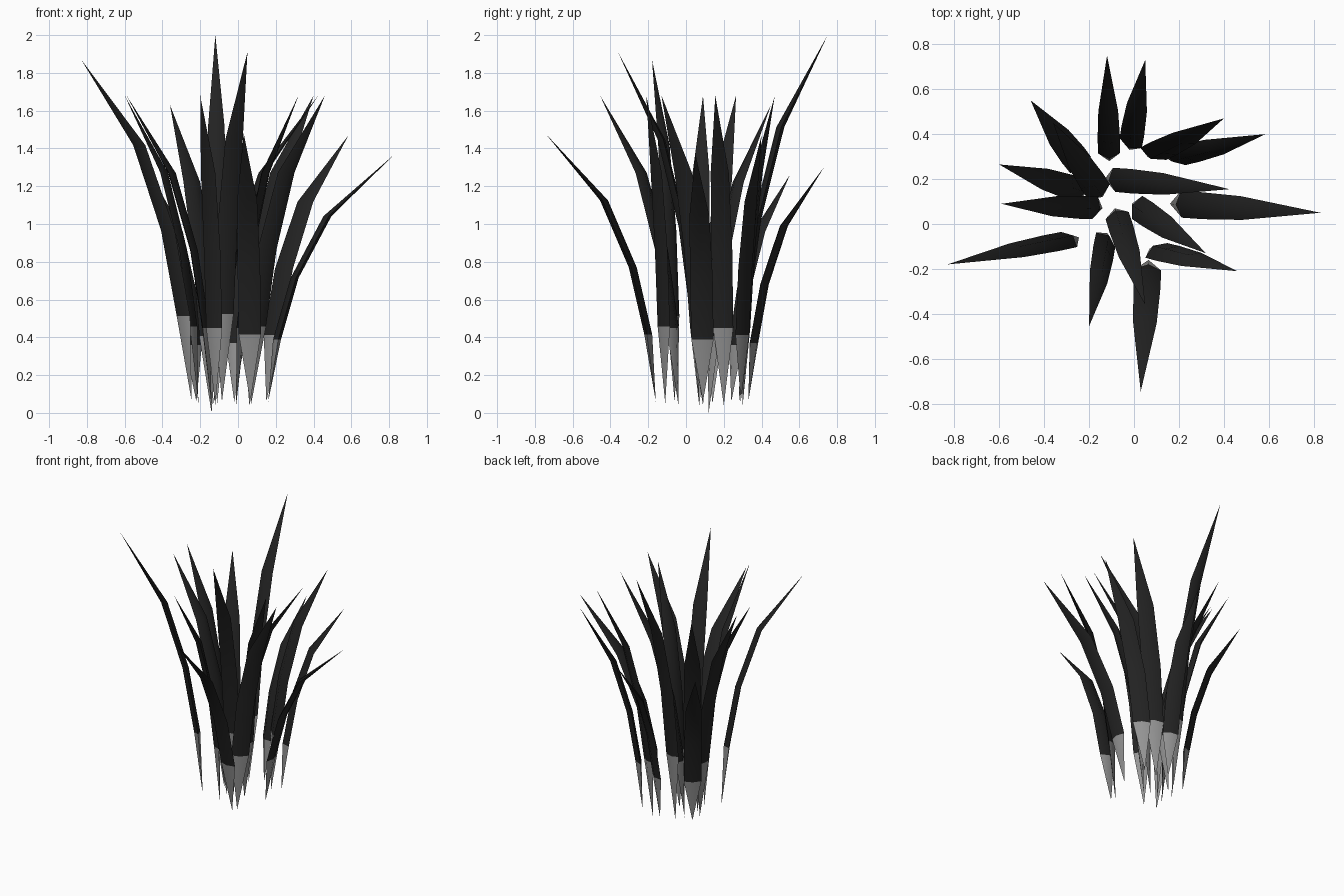
import bpy, bmesh, math
from mathutils import Matrix, Vector

cube = bpy.data.objects.get("Cube")
if cube:
    bpy.data.objects.remove(cube, do_unlink=True)


def make_material(name, value):
    mat = bpy.data.materials.new(name)
    mat.use_nodes = True
    color = (value, value, value, 1)
    mat.diffuse_color = color
    mat.node_tree.nodes["Principled BSDF"].inputs["Base Color"].default_value = color
    return mat


pale_stem = make_material("pale grey stem", 0.3)
dark_leaf = make_material("charcoal leaf", 0.0165)

# Outward bend and relative width of the three rings between root and tip
BEND = (0.075, 0.215, 0.475)
WIDTH = (0.98, 1.0, 0.88)


def make_blade(name, root, tip, width, twist):
    """Four-sided blade, pointed at both ends, arching from root to tip.
    The twist turns its flat side away from the direction it leans."""
    root, tip = Vector(root), Vector(tip)
    span = tip - root
    lean = Vector((span.x, span.y, 0)).normalized()
    out = Matrix.Rotation(math.radians(twist), 3, 'Z') @ lean
    side = Vector((-out.y, out.x, 0))
    bm = bmesh.new()
    rings = []
    for i, (bend, taper) in enumerate(zip(BEND, WIDTH)):
        c = root + Vector((span.x * bend, span.y * bend, span.z * (i + 1) / 4))
        half = side * width * taper / 2
        offsets = (out * 0.017, half, out * -0.025, -half)
        rings.append([bm.verts.new(c + o) for o in offsets])
    low, high = bm.verts.new(root), bm.verts.new(tip)
    for k in range(4):
        n = (k + 1) % 4
        bm.faces.new((low, rings[0][n], rings[0][k]))
        for a, b in zip(rings, rings[1:]):
            bm.faces.new((a[k], a[n], b[n], b[k])).material_index = 1
        bm.faces.new((rings[-1][k], rings[-1][n], high)).material_index = 1
    bmesh.ops.recalc_face_normals(bm, faces=bm.faces)
    mesh = bpy.data.meshes.new(name)
    bm.to_mesh(mesh)
    bm.free()
    mesh.materials.append(pale_stem)
    mesh.materials.append(dark_leaf)
    obj = bpy.data.objects.new(name, mesh)
    bpy.context.collection.objects.link(obj)
    obj.select_set(True)
    bpy.context.view_layer.objects.active = obj


# Each blade: name, root, tip, width, twist in degrees
BLADES = [
    ("back_tall", (-.11, .28, .05), (-.12, .75, 2), .1, 0),
    ("back_short", (-.02, .33, .06), (.05, .73, 1.3), .11, -14),
    ("back_left_inner", (.06, .3, .04), (.4, .47, 1.68), .13, 38),
    ("back_left_outer", (.15, .29, .06), (.585, .4, 1.47), .12, 38),
    ("left_inner", (-.13, .2, .04), (.425, .155, 1.68), .11, 10),
    ("left_outer", (.16, .09, .06), (.83, .05, 1.37), .12, 6),
    ("front_left_inner", (-.01, .09, .04), (.32, -.13, 1.68), .115, 10),
    ("front_left_outer", (.07, -.11, .05), (.46, -.21, 1.68), .12, -42),
    ("front_short", (.065, -.16, .06), (.03, -.745, 1.48), .12, 0),
    ("front_tall", (-.085, .07, .06), (.05, -.36, 1.91), .11, 0),
    ("front_right", (-.12, -.04, .04), (-.2, -.455, 1.68), .11, -27),
    ("right_tall", (-.245, -.06, .06), (-.83, -.18, 1.87), .1, 35),
    ("right_middle", (-.14, .07, .04), (-.59, .09, 1.68), .105, -12),
    ("right_back", (-.21, .14, .05), (-.6, .265, 1.68), .11, 0),
    ("back_right_short", (-.22, .24, .06), (-.46, .55, 1.26), .12, 0),
    ("back_right_tall", (-.14, .12, 0), (-.36, .45, 1.63), .12, 0),
]

bpy.ops.object.select_all(action='DESELECT')
for label, root, tip, width, twist in BLADES:
    make_blade(label + "_blade", root, tip, width, twist)
bpy.ops.object.shade_smooth_by_angle(angle=math.radians(60))
